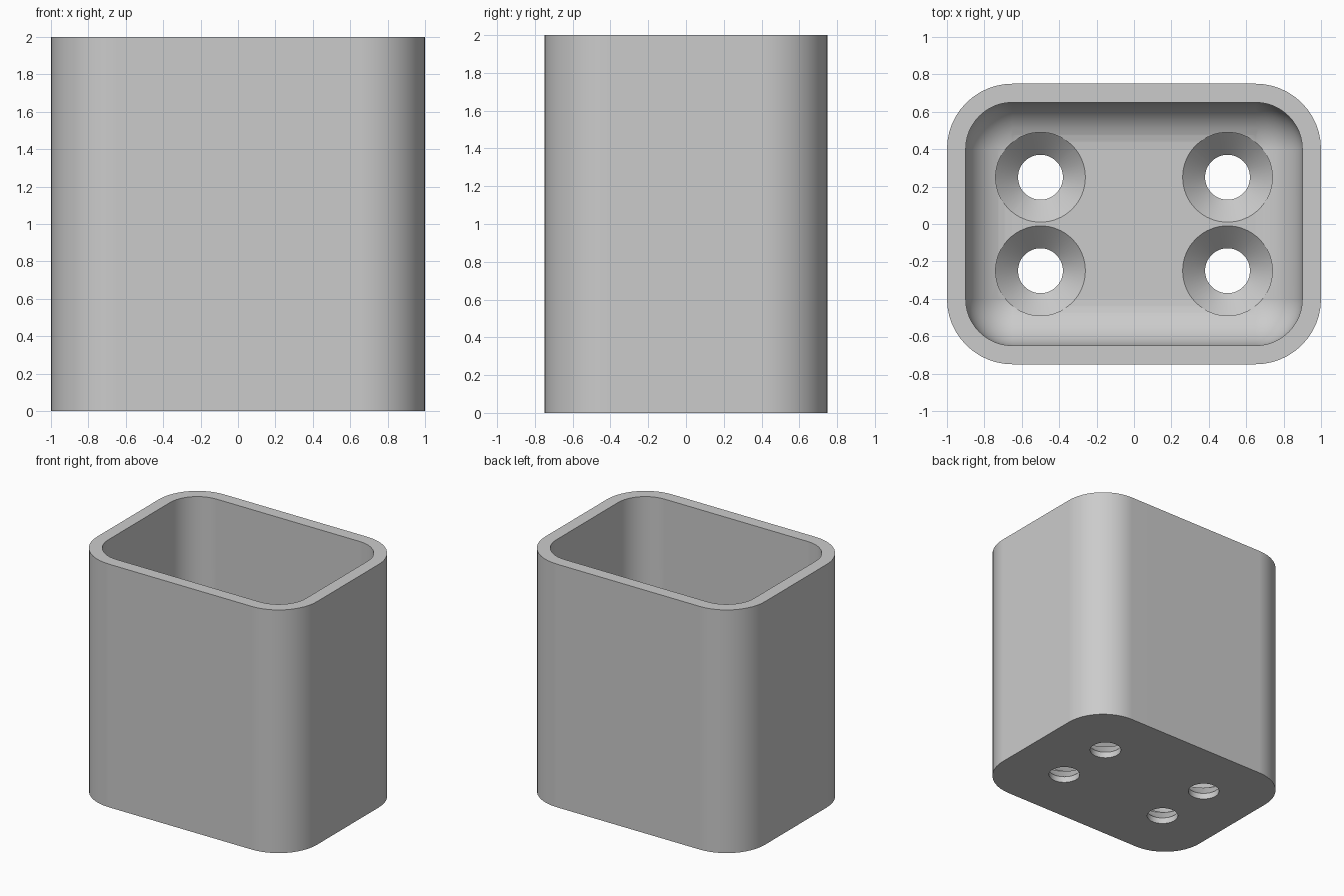
import bpy
import bmesh
from math import sin, cos, pi

FLOOR = 0.17      # floor thickness
FILLET = 0.25     # radius of the inner corners and floor fillet
CORNER_STEPS = 12
FILLET_STEPS = 10

if "Cube" in bpy.data.objects:
    bpy.data.objects.remove(bpy.data.objects["Cube"])

grey = bpy.data.materials.new("plain grey")
grey.use_nodes = True
colour = (0.6, 0.6, 0.6, 1)
grey.diffuse_color = colour
grey.node_tree.nodes["Principled BSDF"].inputs["Base Color"].default_value = colour


def rounded_ring(bm, hx, hy, r, z):
    """Ring of vertices around a rounded rectangle."""
    ring = []
    for k, (sx, sy) in enumerate([(1, 1), (-1, 1), (-1, -1), (1, -1)]):
        for i in range(CORNER_STEPS + 1):
            a = (k + i / CORNER_STEPS) * pi / 2
            ring.append(bm.verts.new((sx * (hx - r) + r * cos(a),
                                      sy * (hy - r) + r * sin(a), z)))
    return ring


def circle_ring(bm, x, y, r, z, n=64):
    return [bm.verts.new((x + r * cos(2 * pi * i / n),
                          y + r * sin(2 * pi * i / n), z)) for i in range(n)]


def loft(name, bm, rings):
    """Closed solid skinned through a stack of rings."""
    for a, b in zip(rings, rings[1:]):
        for i in range(len(a)):
            j = (i + 1) % len(a)
            bm.faces.new((a[i], a[j], b[j], b[i]))
    bm.faces.new(rings[0])
    bm.faces.new(rings[-1])
    bmesh.ops.remove_doubles(bm, verts=bm.verts, dist=1e-5)
    bmesh.ops.recalc_face_normals(bm, faces=bm.faces)
    mesh = bpy.data.meshes.new(name)
    bm.to_mesh(mesh)
    bm.free()
    mesh.materials.append(grey)
    obj = bpy.data.objects.new(name, mesh)
    bpy.context.collection.objects.link(obj)
    return obj


# Open cup: outer wall, rim, inner wall, then the rounded floor edge
bm = bmesh.new()
rings = [rounded_ring(bm, 1, 0.75, 0.35, 0),
         rounded_ring(bm, 1, 0.75, 0.35, 2),
         rounded_ring(bm, 0.9, 0.65, FILLET, 2)]
for i in range(FILLET_STEPS + 1):
    a = i / FILLET_STEPS * pi / 2
    inset = FILLET * (1 - cos(a))
    rings.append(rounded_ring(bm, 0.9 - inset, 0.65 - inset, FILLET - inset,
                              FLOOR + FILLET * (1 - sin(a))))
cup = loft("cup", bm, rings)

# Countersunk screw holes through the floor
bpy.context.view_layer.objects.active = cup
cup.select_set(True)
for x in (-0.5, 0.5):
    for y in (-0.25, 0.25):
        bm = bmesh.new()
        profile = [(0.12, -0.1), (0.12, FLOOR - 0.12), (0.24, FLOOR), (0.24, 0.6)]
        cutter = loft("hole_cutter", bm,
                      [circle_ring(bm, x, y, r, z) for r, z in profile])
        cutter.hide_render = True
        cut = cup.modifiers.new("screw hole", 'BOOLEAN')
        cut.operation = 'DIFFERENCE'
        cut.solver = 'EXACT'
        cut.object = cutter
        bpy.ops.object.modifier_apply(modifier=cut.name)
        bpy.data.objects.remove(cutter)

# Smooth curves, crisp rims
bpy.ops.object.shade_smooth_by_angle(angle=pi / 6)
weighted = cup.modifiers.new("weighted normals", 'WEIGHTED_NORMAL')
weighted.keep_sharp = True
